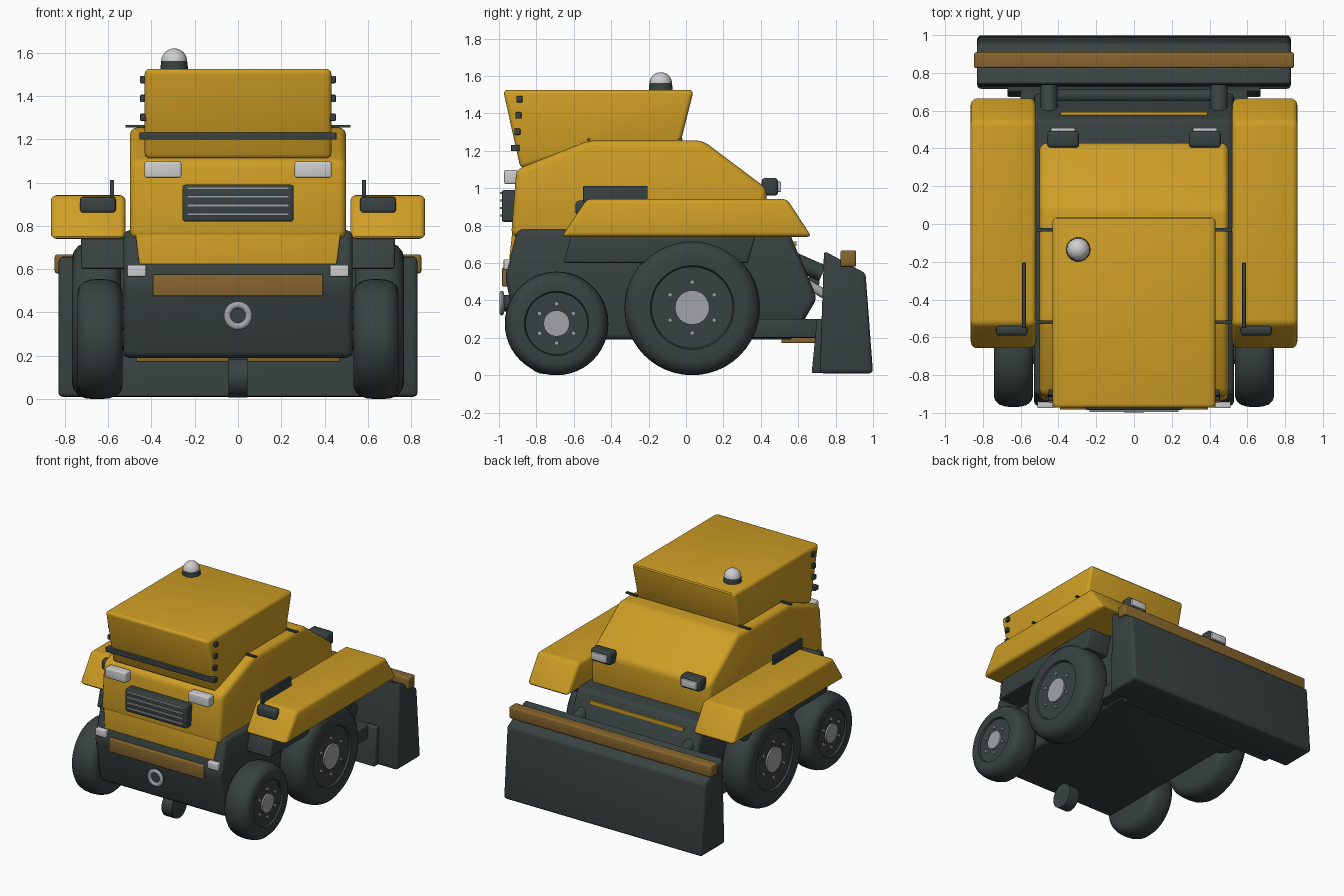
import bpy, bmesh, math
from mathutils import Matrix, Vector

cube = bpy.data.objects.get("Cube")
if cube:
    bpy.data.objects.remove(cube, do_unlink=True)


def material(name, r, g, b):
    m = bpy.data.materials.new(name)
    m.use_nodes = True
    m.diffuse_color = (r, g, b, 1)
    m.node_tree.nodes["Principled BSDF"].inputs["Base Color"].default_value = (r, g, b, 1)
    return m


YELLOW = material("yellow_paint", 0.62, 0.34, 0.018)
OCHRE = material("dull_ochre", 0.24, 0.13, 0.026)
DARK = material("dark_slate", 0.04, 0.053, 0.053)
STEEL = material("steel_grey", 0.36, 0.37, 0.39)
LAMP = material("lamp_white", 0.62, 0.62, 0.62)
SIDES = (("left", 1), ("right", -1))
made = []


def finish(name, bm, mat, bevel=0.0, segments=3):
    bmesh.ops.recalc_face_normals(bm, faces=bm.faces)
    if bevel:
        bmesh.ops.bevel(bm, geom=bm.edges[:], offset=bevel, segments=segments,
                        profile=0.5, affect="EDGES", clamp_overlap=True)
    mesh = bpy.data.meshes.new(name)
    bm.to_mesh(mesh)
    bm.free()
    mesh.materials.append(mat)
    ob = bpy.data.objects.new(name, mesh)
    bpy.context.collection.objects.link(ob)
    made.append(ob)
    return ob


def prism(name, profile, x0, x1, mat, bevel=0.0, taper=None):
    """Side profile of (y, z) points, extruded across x."""
    bm = bmesh.new()
    ends = [[bm.verts.new((x, y, z)) for y, z in profile] for x in (x0, x1)]
    for loop in ends:
        bm.faces.new(loop)
    n = len(profile)
    for i in range(n):
        j = (i + 1) % n
        bm.faces.new((ends[0][i], ends[0][j], ends[1][j], ends[1][i]))
    if taper:
        height, factor = taper
        for v in bm.verts:
            if v.co.z < height:
                v.co.x *= factor
    return finish(name, bm, mat, bevel)


def box(name, x, y, z, mat, bevel=0.0):
    return prism(name, [(y[0], z[0]), (y[1], z[0]), (y[1], z[1]), (y[0], z[1])],
                 x[0], x[1], mat, bevel)


def pair(name, x, y, z, mat, bevel=0.0):
    for side, s in SIDES:
        box(f"{name}_{side}", (s * x[0], s * x[1]), y, z, mat, bevel)


def rod(name, a, b, r, mat, r2=None, segs=24):
    a, b = Vector(a), Vector(b)
    bm = bmesh.new()
    bmesh.ops.create_cone(bm, cap_ends=True, segments=segs, radius1=r,
                          radius2=r if r2 is None else r2, depth=(b - a).length)
    turn = Vector((0, 0, 1)).rotation_difference(b - a).to_matrix().to_4x4()
    bm.transform(Matrix.Translation((a + b) / 2) @ turn)
    return finish(name, bm, mat)


def lathe(name, points, centre, axis, mat, steps=48):
    """Spin (along, radius) points around the x or y axis."""
    bm = bmesh.new()
    along = Vector((1, 0, 0)) if axis == "x" else Vector((0, 1, 0))
    vs = [bm.verts.new(along * p + Vector((0, 0, r))) for p, r in points]
    es = [bm.edges.new(e) for e in zip(vs, vs[1:])]
    bmesh.ops.spin(bm, geom=vs + es, cent=(0, 0, 0), axis=along,
                   angle=math.tau, steps=steps)
    bmesh.ops.remove_doubles(bm, verts=bm.verts, dist=0.0005)
    bm.transform(Matrix.Translation(centre))
    return finish(name, bm, mat)


# Main bodywork
prism("chassis", [(-0.9, 0.78), (-0.967, 0.53), (-0.9, 0.19), (0.57, 0.19),
                  (0.7, 0.41), (0.55, 0.77)], -0.53, 0.53, DARK, 0.03)
prism("hood", [(-0.907, 1.1), (-0.52, 1.255), (0.09, 1.255), (0.43, 1.0),
               (0.43, 0.74), (-0.935, 0.74)], -0.5, 0.5, YELLOW, 0.035)
prism("front_panel", [(-0.945, 0.62), (-0.92, 0.85), (-0.85, 0.85), (-0.85, 0.62)],
      -0.485, 0.485, YELLOW, 0.008, taper=(0.7, 0.94))
prism("cab", [(-0.978, 1.526), (0.042, 1.526), (-0.035, 1.22), (-0.52, 1.22),
              (-0.885, 1.105)], -0.432, 0.432, YELLOW, 0.025)

# Cab trim, hinges and beacon
box("cab_trim", (-0.455, 0.455), (-0.935, -0.9), (1.198, 1.232), DARK, 0.004)
for i in range(4):
    pair(f"cab_clip_{i}", (0.42, 0.452), (-0.922 + i * 0.005, -0.89 + i * 0.005),
         (1.198 + i * 0.087, 1.232 + i * 0.087), DARK, 0.004)
for i, y in enumerate((-0.52, -0.03)):
    pair(f"hood_pin_{i}", (0.42, 0.52), (y - 0.01, y + 0.01), (1.255, 1.266), DARK)
rod("beacon_base", (-0.295, -0.135, 1.51), (-0.295, -0.135, 1.562), 0.066, DARK, 0.06)
dome = bmesh.new()
bmesh.ops.create_uvsphere(dome, u_segments=24, v_segments=16, radius=0.06)
dome.transform(Matrix.Translation((-0.295, -0.135, 1.56)))
finish("beacon_dome", dome, LAMP)

# Front grille, lamps, bumper and tow ring
box("grille", (-0.257, 0.257), (-0.985, -0.9), (0.82, 0.99), DARK, 0.012)
for i in range(4):
    z = 0.848 + i * 0.04
    box(f"grille_slat_{i}", (-0.235, 0.235), (-0.995, -0.98), (z, z + 0.012), STEEL)
pair("headlamp", (0.262, 0.432), (-0.972, -0.9), (1.022, 1.098), LAMP, 0.01)
pair("marker_lamp", (0.425, 0.512), (-0.975, -0.93), (0.565, 0.62), LAMP, 0.006)
box("bumper_plate", (-0.393, 0.393), (-0.983, -0.94), (0.475, 0.575), OCHRE, 0.006)
ring = [(0.012 * math.cos(a), 0.05 + 0.016 * math.sin(a))
        for a in (math.tau * k / 12 for k in range(13))]
lathe("tow_ring", ring, (0, -0.985, 0.385), "y", STEEL, 32)
rod("tow_socket", (0, -0.93, 0.385), (0, -0.982, 0.385), 0.045, DARK)

# Small trailing caster under the nose
rod("caster_wheel", (-0.043, -0.76, 0.1), (0.043, -0.76, 0.1), 0.093, DARK)
box("caster_fork", (-0.043, 0.043), (-0.8, -0.72), (0.1, 0.22), DARK)

# Fenders with their supports, lamps and upright plates
for side, s in SIDES:
    prism(f"fender_{side}", [(-0.665, 0.74), (-0.53, 0.942), (0.54, 0.942), (0.672, 0.74)],
          s * 0.52, s * 0.865, YELLOW, 0.025)
    prism(f"fender_support_{side}", [(-0.655, 0.6), (-0.61, 0.76), (0.375, 0.76), (0.33, 0.6)],
          s * 0.5, s * 0.725, DARK, 0.012)
    prism(f"fender_lamp_{side}", [(-0.59, 0.93), (-0.54, 0.938), (-0.54, 0.855), (-0.592, 0.86)],
          s * 0.565, s * 0.73, DARK, 0.015, taper=(0.9, 1.0))
pair("fender_plate", (0.572, 0.592), (-0.55, -0.205), (0.9, 1.012), DARK, 0.004)


def wheel(name, s, x0, x1, y, r, hub, bolt_r):
    half = [(0, 0.8), (0.008, 0.88), (0.03, 0.955), (0.06, 0.99), (0.09, 1.0)]
    pts = [(x0, 0)] + [(x0 + d, r * f) for d, f in half]
    pts += [(x1 - d, r * f) for d, f in reversed(half)]
    pts += [(x1 - 0.002, r * 0.62), (x1 - 0.016, r * 0.6), (x1 - 0.016, 0)]
    lathe(f"{name}_tyre", [(s * p, q) for p, q in pts], (0, y, r), "x", DARK)
    rod(f"{name}_hub", (s * (x1 - 0.03), y, r), (s * (x1 - 0.004), y, r), hub, STEEL)
    for k in range(6):
        a = math.pi / 2 + k * math.pi / 3
        cy, cz = y + bolt_r * math.cos(a), r + bolt_r * math.sin(a)
        rod(f"{name}_bolt_{k}", (s * (x1 - 0.03), cy, cz), (s * (x1 - 0.004), cy, cz),
            0.012, STEEL, segs=8)


# Wheels and axles
for side, s in SIDES:
    wheel(f"front_wheel_{side}", s, 0.535, 0.742, -0.692, 0.277, 0.07, 0.105)
    wheel(f"rear_wheel_{side}", s, 0.54, 0.768, 0.033, 0.362, 0.092, 0.136)
rod("front_axle", (-0.6, -0.692, 0.277), (0.6, -0.692, 0.277), 0.05, DARK)
rod("rear_axle", (-0.6, 0.033, 0.362), (0.6, 0.033, 0.362), 0.06, DARK)

# Rear work lamps and accent stripe
pair("work_lamp", (0.29, 0.46), (0.405, 0.492), (0.96, 1.055), DARK, 0.018)
pair("work_lamp_lens", (0.312, 0.44), (0.48, 0.508), (0.98, 1.035), LAMP, 0.005)
prism("rear_stripe", [(0.578, 0.715), (0.592, 0.715), (0.592, 0.69), (0.57, 0.69)],
      -0.39, 0.39, YELLOW)

# Blade, its linkage and the hydraulic rams
prism("blade", [(0.715, 0.01), (0.738, 0.665), (0.96, 0.545), (1.0, 0.01)],
      -0.83, 0.83, DARK, 0.02)
prism("blade_back_plate", [(0.672, 0.012), (0.7, 0.3), (0.76, 0.3), (0.76, 0.012)],
      -0.67, 0.67, DARK, 0.008)
box("blade_strip", (-0.847, 0.847), (0.825, 0.91), (0.58, 0.668), OCHRE, 0.012)
pair("push_arm", (0.48, 0.6), (0.3, 0.74), (0.2, 0.3), DARK, 0.008)
box("link_plate", (-0.47, 0.47), (0.51, 0.69), (0.172, 0.2), OCHRE, 0.005)
rod("cross_bar", (-0.42, 0.68, 0.5), (0.42, 0.68, 0.5), 0.035, DARK)
for side, s in SIDES:
    x = s * 0.45
    rod(f"ram_body_{side}", (x, 0.56, 0.62), (x, 0.73, 0.545), 0.045, DARK)
    rod(f"ram_rod_{side}", (x, 0.62, 0.505), (x, 0.78, 0.41), 0.025, STEEL)

# Smooth the rounded edges while keeping hard corners
bpy.ops.object.select_all(action="DESELECT")
for ob in made:
    ob.select_set(True)
bpy.context.view_layer.objects.active = made[0]
bpy.ops.object.shade_smooth_by_angle(angle=math.radians(35))
